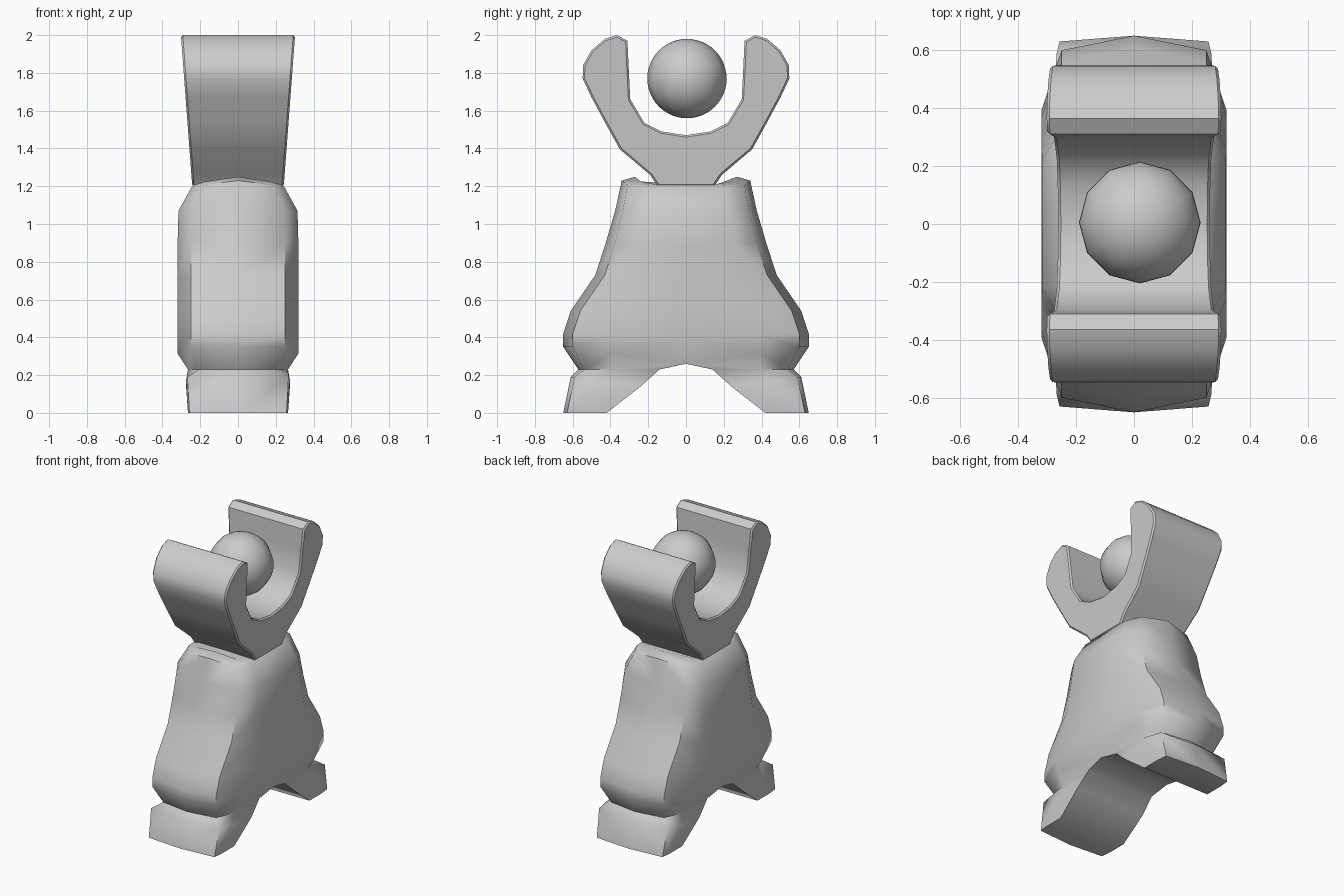
import bpy, bmesh, math

if "Cube" in bpy.data.objects:
    bpy.data.objects.remove(bpy.data.objects["Cube"])


def finish(name, bm, angle):
    bmesh.ops.remove_doubles(bm, verts=bm.verts, dist=0.0005)
    bmesh.ops.recalc_face_normals(bm, faces=bm.faces)
    me = bpy.data.meshes.new(name)
    bm.to_mesh(me)
    bm.free()
    ob = bpy.data.objects.new(name, me)
    bpy.context.collection.objects.link(ob)
    bpy.ops.object.select_all(action='DESELECT')
    bpy.context.view_layer.objects.active = ob
    ob.select_set(True)
    bpy.ops.object.shade_smooth_by_angle(angle=math.radians(angle))
    return ob


# Two-legged body: slices as (inner y, inner z, outer y, outer z, half width, corner inset)
ROWS = [
    (0, 1.21, .27, 1.25, .22, .03),
    (0, 1.205, .34, 1.23, .24, .03),
    (0, 1.07, .375, 1.07, .315, .04),
    (0, .88, .425, .90, .32, .05),
    (0, .70, .48, .73, .32, .05),
    (0, .52, .61, .54, .32, .05),
    (0, .40, .65, .42, .32, .05),
    (0, .26, .65, .35, .32, .05),
    (.14, .23, .57, .23, .265, .03),
    (.24, .14, .61, .19, .275, .02),
    (.42, 0, .65, 0, .265, .02),
]
CROTCH = 7
bm = bmesh.new()
for s in (1, -1):
    rings = []
    for i, (yi, zi, yo, zo, w, d) in enumerate(ROWS):
        lerp = lambda a, b: a + (b - a) * .6
        k = .97 if i > CROTCH + 1 else .78
        zc = zo - .025 if i < 2 else zo
        zm = zi if i < 2 else lerp(zi, zo)
        w0 = w * .86 if i == CROTCH else w
        half = [(w0, yi, zi), (w, lerp(yi, yo), zm), (k * w, yo - d, zc)]
        pts = half + [(0, yo, zo)] + [(-x, y, z) for x, y, z in reversed(half)]
        rings.append([bm.verts.new((x, s * y, z)) for x, y, z in pts])
    for i, (a, b) in enumerate(zip(rings, rings[1:])):
        for j in range(6):
            bm.faces.new((a[j], a[j + 1], b[j + 1], b[j]))
        if i >= CROTCH:
            bm.faces.new((a[6], a[0], b[0], b[6]))
    bm.faces.new(rings[0])
    bm.faces.new(rings[-1])
finish("body", bm, 50)

# Forked holder: mirrored profile extruded across x, flaring slightly upward
HALF = [(.15, 1.20), (.19, 1.26), (.35, 1.395), (.43, 1.54), (.50, 1.67),
        (.547, 1.77), (.545, 1.84), (.50, 1.92), (.43, 1.98), (.365, 2.0),
        (.31, 1.97), (.303, 1.82), (.295, 1.66), (.22, 1.535), (.13, 1.49), (0, 1.47)]
outline = HALF + [(-y, z) for y, z in reversed(HALF[:-1])]
bm = bmesh.new()
sides = []
for s in (1, -1):
    sides.append([bm.verts.new((s * (.243 + .075 * (z - 1.21)), y, z)) for y, z in outline])
a, b = sides
n = len(outline)
for i in range(n):
    bm.faces.new((a[i], a[(i + 1) % n], b[(i + 1) % n], b[i]))
for ring in sides:
    bm.faces.new(ring)
fork = finish("fork", bm, 42)
bev = fork.modifiers.new("soft_edges", 'BEVEL')
bev.width = .01
bev.segments = 1
bev.limit_method = 'ANGLE'
bev.angle_limit = math.radians(60)

# Ball floating between the arms
bpy.ops.mesh.primitive_uv_sphere_add(segments=12, ring_count=24, radius=.21, location=(.02, .005, 1.77))
ball = bpy.context.object
ball.name = "ball"
bpy.ops.object.shade_smooth_by_angle(angle=math.radians(40))
